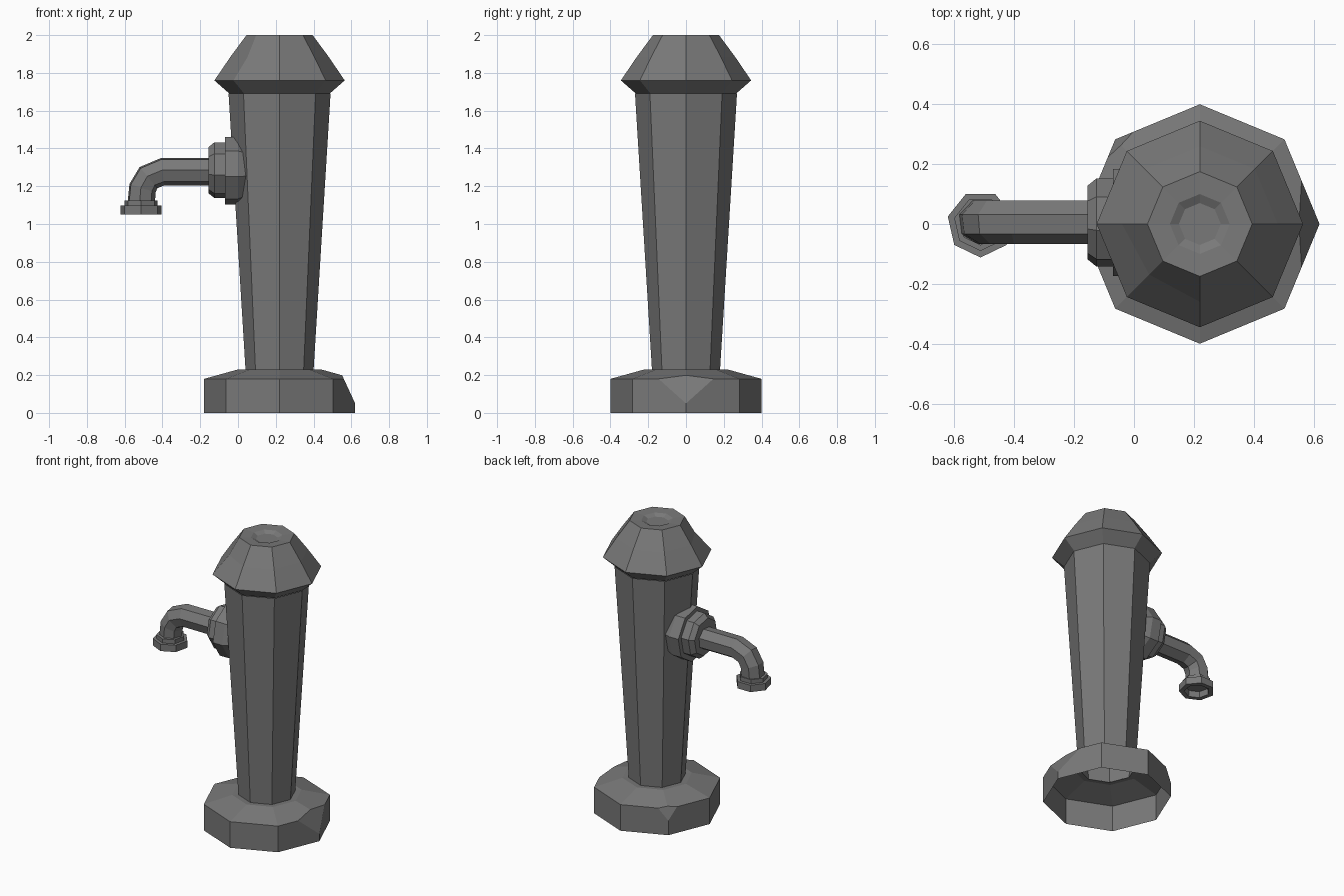
import bpy, bmesh, math
from mathutils import Vector

if "Cube" in bpy.data.objects:
    bpy.data.objects.remove(bpy.data.objects["Cube"])

mat = bpy.data.materials.new("dark_iron")
mat.diffuse_color = (0.19, 0.19, 0.19, 1)
mat.use_nodes = True
mat.node_tree.nodes["Principled BSDF"].inputs["Base Color"].default_value = mat.diffuse_color
AX = 0.22  # x of the post axis


def finish(bm, name):
    bmesh.ops.recalc_face_normals(bm, faces=bm.faces)
    me = bpy.data.meshes.new(name)
    bm.to_mesh(me)
    bm.free()
    me.materials.append(mat)
    ob = bpy.data.objects.new(name, me)
    bpy.context.collection.objects.link(ob)
    return ob


def sweep(sections, sides, phase=0.0, cap_start=False, cap_end=False):
    """Skin rings; each section is (centre, u axis, v axis, radius)."""
    bm = bmesh.new()
    rings = []
    for c, u, v, r in sections:
        ring = []
        for i in range(sides):
            a = phase + math.tau * i / sides
            ring.append(bm.verts.new(Vector(c) + r * (math.cos(a) * Vector(u) + math.sin(a) * Vector(v))))
        rings.append(ring)
    for a, b in zip(rings, rings[1:]):
        for i in range(sides):
            j = (i + 1) % sides
            bm.faces.new((a[i], a[j], b[j], b[i]))
    if cap_start:
        bm.faces.new(rings[0][::-1])
    if cap_end:
        bm.faces.new(rings[-1])
    return bm, rings


def upright(profile, x, **kw):
    return sweep([((x, 0, z), (1, 0, 0), (0, 1, 0), r) for r, z in profile], **kw)


def sideways(profile, z, **kw):
    return sweep([((x, 0.005, z), (0, 1, 0), (0, 0, 1), r) for r, x in profile], **kw)


def chip(bm, angle, low, high):
    """Cut a corner off by a plane through two (radius, z) points."""
    d = Vector((math.cos(angle), math.sin(angle), 0))
    n = d * (high[1] - low[1]) + Vector((0, 0, low[0] - high[0]))
    co = Vector((AX, 0, low[1])) + d * low[0]
    res = bmesh.ops.bisect_plane(bm, geom=bm.verts[:] + bm.edges[:] + bm.faces[:],
                                 plane_co=co, plane_no=n, clear_outer=True)
    edges = [e for e in res["geom_cut"] if isinstance(e, bmesh.types.BMEdge)]
    bmesh.ops.holes_fill(bm, edges=edges, sides=0)


# chipped foot, hollow underneath
bm, _ = upright([(0.4, 0), (0.4, 0.18), (0.22, 0.23), (0.18, 0.228)], AX, sides=8)
chip(bm, 0, (0.4, 0.05), (0.34, 0.18))
chip(bm, math.radians(135), (0.4, 0.10), (0.375, 0.18))
finish(bm, "foot")

# tapered post
bm, _ = upright([(0.18, 0.225), (0.27, 1.69)], AX, sides=8)
finish(bm, "post")

# domed cap with a dent and a shallow dimple
bm, rings = upright([(0.265, 1.69), (0.345, 1.76), (0.26, 1.885), (0.175, 2.0),
                     (0.10, 1.995), (0.07, 1.98)], AX, sides=8, cap_end=True)
v = rings[2][5]
v.co.x = AX + (v.co.x - AX) * 0.92
v.co.y *= 0.92
finish(bm, "cap")

# wall flange and collar
bm, _ = sideways([(0.15, 0.07), (0.182, 0.0), (0.182, -0.07), (0.14, -0.07)], 1.282,
                 sides=8, phase=math.radians(10), cap_start=True, cap_end=True)
finish(bm, "flange")
bm, _ = sideways([(0.15, -0.05), (0.15, -0.125), (0.125, -0.155)], 1.285,
                 sides=8, phase=math.radians(10), cap_start=True, cap_end=True)
finish(bm, "collar")

# bent spout: path point (x, z) and bend angle in degrees
path = [(-0.12, 1.278, 0), (-0.40, 1.278, 8), (-0.475, 1.247, 40),
        (-0.507, 1.19, 72), (-0.515, 1.10, 90)]
secs = []
for x, z, b in path:
    b = math.radians(b)
    secs.append(((x, 0.008, z), (0, 1, 0), (-math.sin(b), 0, math.cos(b)), 0.075))
bm, _ = sweep(secs, 7, math.radians(20))
finish(bm, "spout")

# stepped nozzle, open and recessed below
bm, _ = upright([(0.07, 1.125), (0.09, 1.125), (0.09, 1.097), (0.112, 1.097), (0.112, 1.05),
                 (0.08, 1.05), (0.075, 1.09)], -0.513, sides=7,
                phase=math.radians(-90), cap_end=True)
finish(bm, "nozzle")
